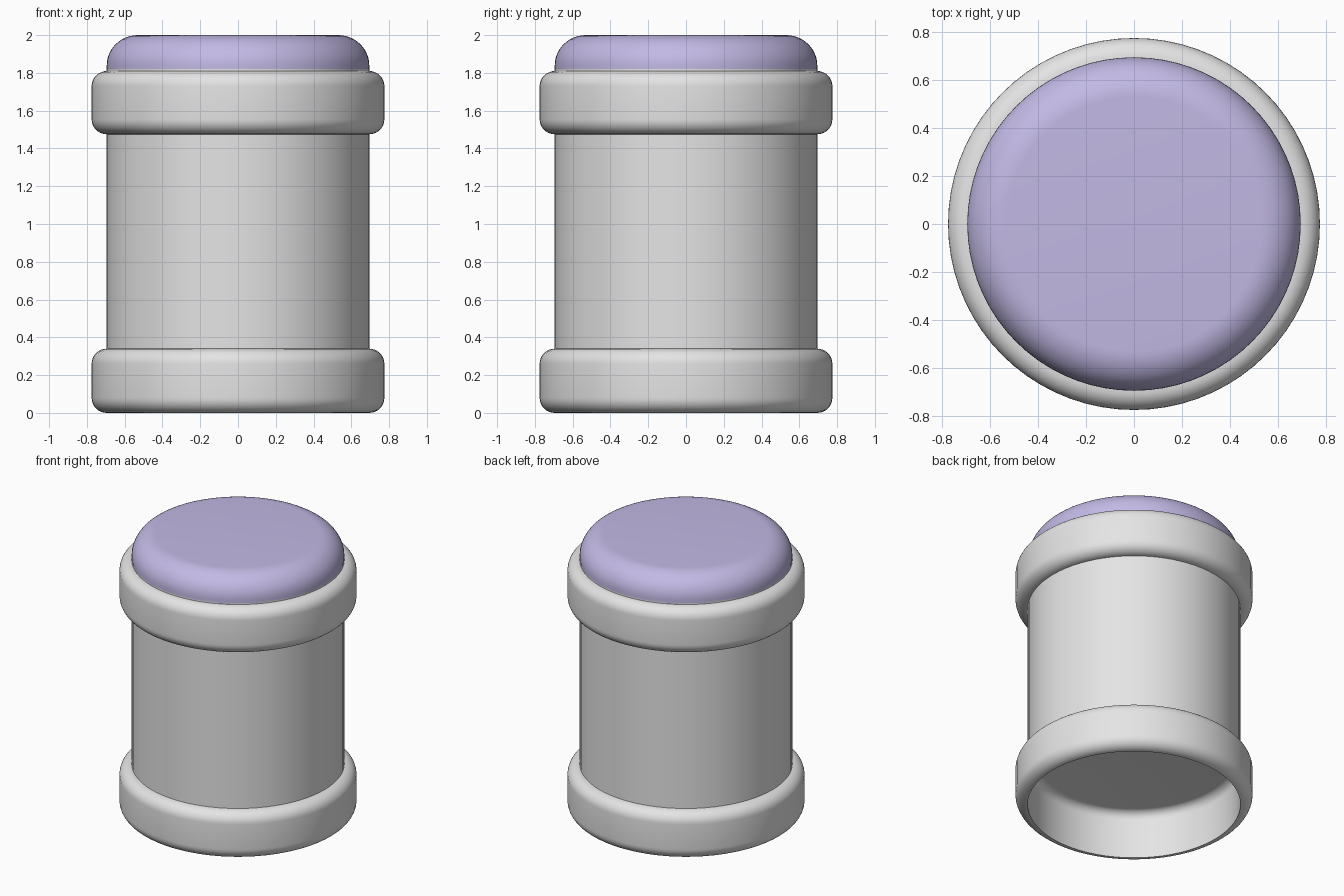
import bpy, bmesh, math

if "Cube" in bpy.data.objects:
    bpy.data.objects.remove(bpy.data.objects["Cube"])

SEG = 72

def material(name, rgb):
    m = bpy.data.materials.new(name)
    m.diffuse_color = (*rgb, 1)
    m.use_nodes = True
    m.node_tree.nodes["Principled BSDF"].inputs["Base Color"].default_value = m.diffuse_color
    return m

grey = material("light_grey", (0.78, 0.78, 0.78))
purple = material("soft_purple", (0.54, 0.485, 0.78))

def arc(cx, cz, rx, rz, a0, a1, n=8):
    pts = []
    for i in range(n + 1):
        a = math.radians(a0 + (a1 - a0) * i / n)
        pts.append((cx + rx * math.cos(a), cz + rz * math.sin(a)))
    return pts

def lathe(name, profile, mat):
    bm = bmesh.new()
    rings = []
    for r, z in profile:
        if r < 1e-5:
            rings.append([bm.verts.new((0, 0, z))] * SEG)
        else:
            rings.append([bm.verts.new((r * math.cos(2 * math.pi * i / SEG),
                                        r * math.sin(2 * math.pi * i / SEG), z))
                          for i in range(SEG)])
    for a, b in zip(rings, rings[1:]):
        for i in range(SEG):
            j = (i + 1) % SEG
            quad = list(dict.fromkeys((a[i], a[j], b[j], b[i])))
            bm.faces.new(quad)
    me = bpy.data.meshes.new(name)
    bm.to_mesh(me)
    bm.free()
    me.materials.append(mat)
    ob = bpy.data.objects.new(name, me)
    bpy.context.collection.objects.link(ob)
    bpy.context.view_layer.objects.active = ob
    ob.select_set(True)
    bpy.ops.object.shade_smooth_by_angle(angle=math.radians(35))
    ob.select_set(False)
    return ob

R, RO, F = 0.695, 0.775, 0.08

def band(z0, z1):
    # outer side of a collar, rounded top and bottom
    return arc(R, z0 + F, F, F, -90, 0) + arc(R, z1 - F, F, F, 0, 90)

# straight tube
lathe("body_tube", [(R, 0.33), (R, 1.82)], grey)

# foot collar with a recessed, filleted underside
recess = [(0, 0.34)] + arc(R - 0.06, 0.28, 0.06, 0.06, 90, 0)
lathe("foot_collar", recess + [(R, 0.0)] + band(0.0, 0.34)[1:], grey)

# upper collar
lathe("upper_collar", band(1.475, 1.81), grey)

# rounded cap
lathe("cap", [(R, 1.80)] + arc(R - 0.165, 1.84, 0.165, 0.16, 0, 90, 12) + [(0, 2.0)], purple)
